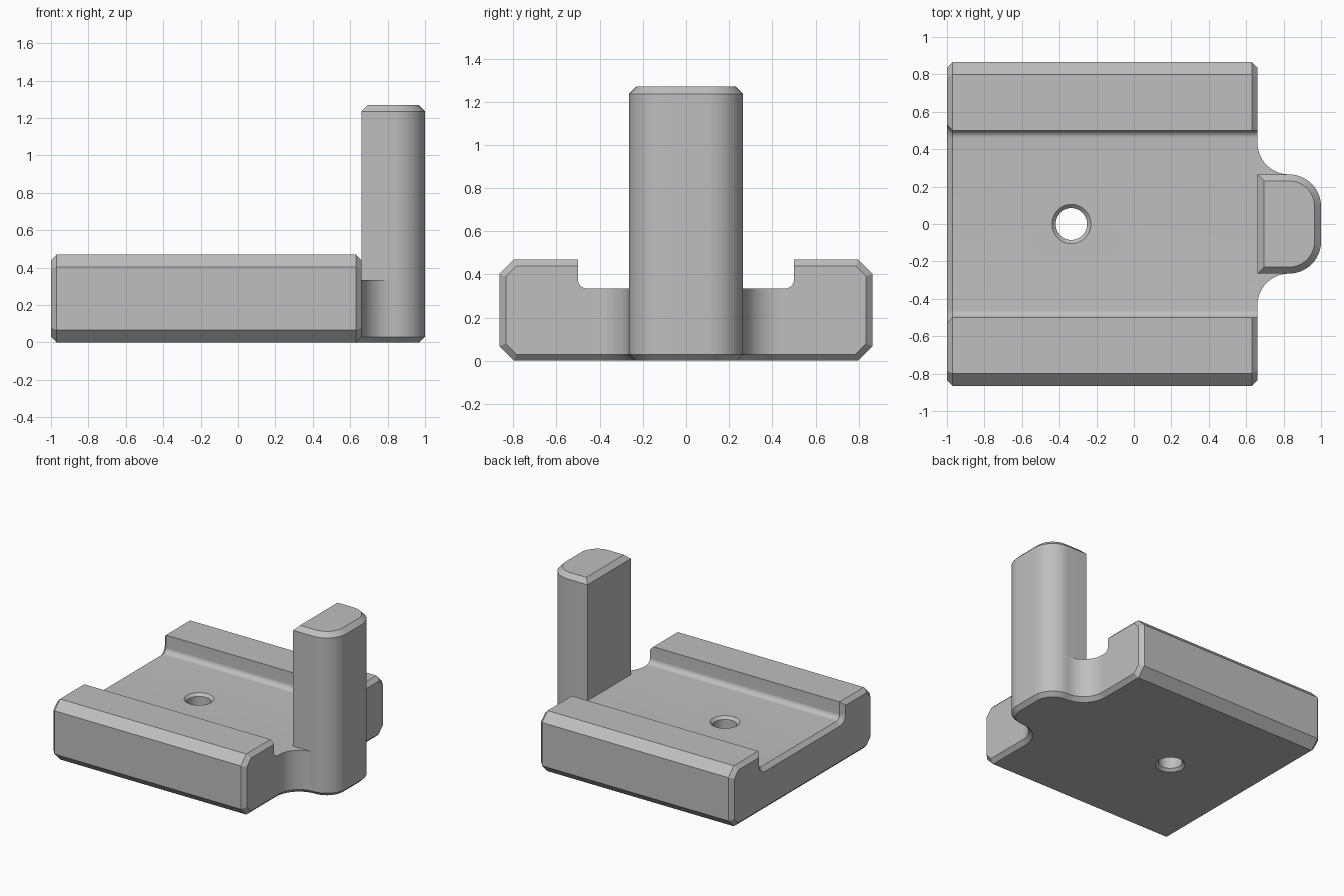
import bpy, bmesh
from math import cos, sin, pi, radians

if "Cube" in bpy.data.objects:
    bpy.data.objects.remove(bpy.data.objects["Cube"], do_unlink=True)

grey = bpy.data.materials.new("plain grey")
grey.use_nodes = True
grey.diffuse_color = (0.52, 0.52, 0.52, 1)
grey.node_tree.nodes["Principled BSDF"].inputs["Base Color"].default_value = (0.52, 0.52, 0.52, 1)

STEPS = 12
FLOOR, BEVEL = 0.335, 0.03
END, SPREAD, ROUND = 0.66, 0.265, 0.17   # base end, post half width, corner radius


def arc(cx, cy, r, a0, a1, steps=STEPS):
    """Points on an arc, angles in degrees."""
    angles = [radians(a0 + (a1 - a0) * i / steps) for i in range(steps + 1)]
    return [(cx + r * cos(a), cy + r * sin(a)) for a in angles]


def loft(name, rings):
    """Skin a stack of equal closed rings and cap both ends."""
    bm = bmesh.new()
    loops = [[bm.verts.new(p) for p in ring] for ring in rings]
    n = len(loops[0])
    for low, high in zip(loops, loops[1:]):
        for i in range(n):
            j = (i + 1) % n
            bm.faces.new((low[i], low[j], high[j], high[i]))
    bm.faces.new(loops[0][::-1])
    bm.faces.new(loops[-1])
    bmesh.ops.recalc_face_normals(bm, faces=bm.faces)
    mesh = bpy.data.meshes.new(name)
    bm.to_mesh(mesh)
    bm.free()
    mesh.materials.append(grey)
    obj = bpy.data.objects.new(name, mesh)
    bpy.context.collection.objects.link(obj)
    return obj


def mirrored(half):
    """Close a half outline across the centre line of its first coordinate."""
    return half + [(-a, b) for a, b in reversed(half)]


def smooth(obj):
    bpy.ops.object.select_all(action="DESELECT")
    obj.select_set(True)
    bpy.context.view_layer.objects.active = obj
    bpy.ops.object.shade_smooth_by_angle(angle=radians(30))


# Base: channel section lofted along x with bevelled ends
def base_ring(x, d, e):
    k = 0.41 * d
    half = [(0.798 - k, d), (0.865 - d, 0.067 + k), (0.865 - d, 0.403 - k),
            (0.798 - k, 0.47 - d), (0.5 + e, 0.47 - d)]
    half += arc(0.46, FLOOR + 0.04, 0.04 + e, 0, -90)
    return [(x, y, z) for y, z in mirrored(half)]


base = loft("base_tray", [base_ring(-1, BEVEL, BEVEL), base_ring(BEVEL - 1, 0, 0),
                          base_ring(END - BEVEL, 0, 0), base_ring(END, BEVEL, 0)])

# Countersunk hole through the base
hole_profile = [(0.125, -0.02), (0.085, 0.02), (0.085, FLOOR - 0.02), (0.125, FLOOR + 0.02)]
cutter = loft("hole_cutter", [[(x, y, z) for x, y in arc(-0.335, 0, r, 0, 360, 48)[:-1]]
                              for r, z in hole_profile])
cutter.hide_render = True
cut = base.modifiers.new("hole", "BOOLEAN")
cut.operation, cut.solver, cut.object = "DIFFERENCE", "EXACT", cutter
bpy.context.view_layer.objects.active = base
bpy.ops.object.modifier_apply(modifier=cut.name)
bpy.data.objects.remove(cutter, do_unlink=True)


# Tab: filleted outline with a bevelled underside
def nose(d):
    """Rounded front corner as (y, x) pairs."""
    return arc(SPREAD - ROUND, END + ROUND, ROUND - d, 0, 90)


def tab_ring(z, d):
    half = arc(SPREAD + ROUND, END + ROUND, ROUND + d, 270, 180) + nose(d)
    return [(x, y, z) for y, x in mirrored(half)]


tab = loft("front_tab", [tab_ring(0, BEVEL), tab_ring(BEVEL, 0), tab_ring(FLOOR, 0)])


# Post: flat back, rounded front, bevelled top
def post_ring(z, d):
    half = [(SPREAD - d, END + d)] + nose(d)
    return [(x, y, z) for y, x in mirrored(half)]


post = loft("upright_post", [post_ring(FLOOR, 0), post_ring(1.235, 0), post_ring(1.27, 0.035)])

for part in (base, tab, post):
    smooth(part)
